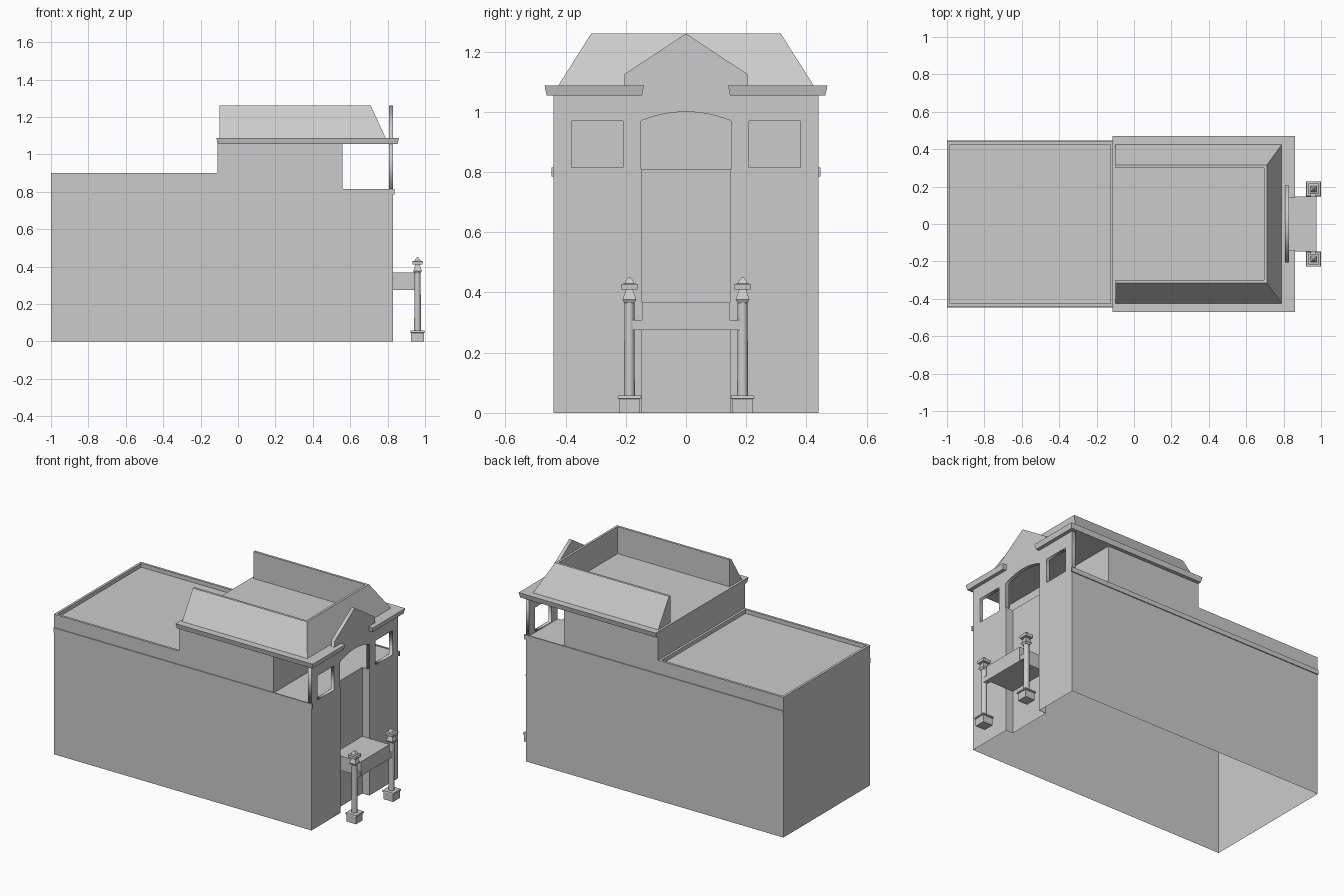
import bpy, bmesh, math

if "Cube" in bpy.data.objects:
    bpy.data.objects.remove(bpy.data.objects["Cube"])


def finish(name, bm):
    bmesh.ops.recalc_face_normals(bm, faces=bm.faces)
    me = bpy.data.meshes.new(name)
    bm.to_mesh(me)
    bm.free()
    ob = bpy.data.objects.new(name, me)
    bpy.context.scene.collection.objects.link(ob)
    return ob


def loft(name, rings, cap_start=True, cap_end=True):
    """Skin a list of closed rings with equal point counts."""
    bm = bmesh.new()
    vs = [[bm.verts.new(p) for p in r] for r in rings]
    n = len(vs[0])
    for a, b in zip(vs, vs[1:]):
        for i in range(n):
            j = (i + 1) % n
            bm.faces.new((a[i], a[j], b[j], b[i]))
    if cap_start:
        bm.faces.new(vs[0])
    if cap_end:
        bm.faces.new(vs[-1])
    return finish(name, bm)


def rect(x0, x1, y0, y1, z):
    return [(x0, y0, z), (x1, y0, z), (x1, y1, z), (x0, y1, z)]


def box(name, x0, x1, y0, y1, z0, z1):
    return loft(name, [rect(x0, x1, y0, y1, z0), rect(x0, x1, y0, y1, z1)])


def square_stack(name, cx, cy, levels):
    """Square turned shape from (half width, height) levels."""
    return loft(name, [rect(cx - h, cx + h, cy - h, cy + h, z) for h, z in levels])


# Main body, open underneath, with the entrance recess in its footprint
foot = [(-1, -.44), (.83, -.44), (.83, -.147), (.78, -.147),
        (.78, .147), (.83, .147), (.83, .44), (-1, .44)]
loft("main_body", [[(x, y, z) for x, y in foot] for z in (0, .81)], cap_start=False)

# Low rear roof: parapet ring with a sunken deck
loft("rear_parapet", [rect(-1, -.11, -.44, .44, .81), rect(-1, -.11, -.44, .44, .90),
                      rect(-.985, -.125, -.425, .425, .90),
                      rect(-.985, -.125, -.425, .425, .875)], cap_start=False)

# Upper storey, set back behind the open porch
box("upper_storey", -.11, .56, -.44, .44, .81, 1.056)

# Thin bands along both long walls
for side, s in (("left", -1), ("right", 1)):
    y0, y1 = sorted((s * .438, s * .446))
    box("wall_band_" + side, -1, .838, y0, y1, .785, .815)

# Front facade plate: arch, windows and gable as one filled profile
arch = []
for i in range(13):
    y = -.15 + .3 * i / 12
    arch.append((y, .97 + .03 * (1 - (y / .15) ** 2)))
outline = ([(-.44, .81), (-.15, .81)] + arch +
           [(.15, .81), (.44, .81), (.44, 1.06), (.205, 1.06), (.205, 1.125),
            (0, 1.26), (-.205, 1.125), (-.205, 1.06), (-.44, 1.06)])
windows = [[(s * .21, .815), (s * .38, .815), (s * .38, .97), (s * .21, .97)]
           for s in (-1, 1)]
cu = bpy.data.curves.new("front_facade", "CURVE")
cu.dimensions = "2D"
cu.fill_mode = "BOTH"
cu.extrude = .0115
for pts in [outline] + windows:
    sp = cu.splines.new("POLY")
    sp.points.add(len(pts) - 1)
    for p, (a, b) in zip(sp.points, pts):
        p.co = (a, b, 0, 1)
    sp.use_cyclic_u = True
facade = bpy.data.objects.new("front_facade", cu)
bpy.context.scene.collection.objects.link(facade)
facade.rotation_euler = (math.pi / 2, 0, math.pi / 2)
facade.location.x = .8185

# Flared cornice slab and its two front returns
loft("cornice_slab", [rect(-.11, .82, -.463, .463, 1.055),
                      rect(-.115, .82, -.47, .47, 1.087)])
loft("cornice_return_right", [rect(.82, .853, .146, .463, 1.055),
                              rect(.82, .86, .14, .47, 1.087)])
loft("cornice_return_left", [rect(.82, .853, -.463, -.146, 1.055),
                             rect(.82, .86, -.47, -.14, 1.087)])

# Mansard screen: sloped outside, vertical inside, open at the back
section = [(.79, .425, 1.086), (.71, .315, 1.26), (.695, .30, 1.26), (.695, .30, 1.086)]
loft("mansard_screen", [[(-.1, -y, z) for x, y, z in section],
                        [(x, -y, z) for x, y, z in section],
                        [(x, y, z) for x, y, z in section],
                        [(-.1, y, z) for x, y, z in section]])

# Entrance canopy and the cross beam that rests on the posts
box("canopy", .78, .975, -.147, .147, .275, .367)
box("canopy_beam", .945, .974, -.178, .178, .276, .308)

# Two lantern posts
for side, s in (("left", -1), ("right", 1)):
    cx, cy = .96, s * .188
    square_stack("post_base_" + side, cx, cy,
                 [(.034, 0), (.034, .046), (.04, .048), (.038, .058), (.018, .058)])
    bm = bmesh.new()
    bmesh.ops.create_cone(bm, cap_ends=True, segments=20, radius1=.018, radius2=.0165,
                          depth=.315)
    bmesh.ops.translate(bm, verts=bm.verts, vec=(cx, cy, .2145))
    shaft = finish("post_shaft_" + side, bm)
    bpy.ops.object.select_all(action="DESELECT")
    shaft.select_set(True)
    bpy.context.view_layer.objects.active = shaft
    bpy.ops.object.shade_smooth_by_angle(angle=math.radians(40))
    square_stack("lantern_" + side, cx, cy,
                 [(.017, .365), (.023, .376), (.012, .408), (.012, .412)])
    square_stack("lantern_cap_" + side, cx, cy,
                 [(.027, .41), (.028, .428), (.016, .43), (.013, .438), (.004, .45)])
